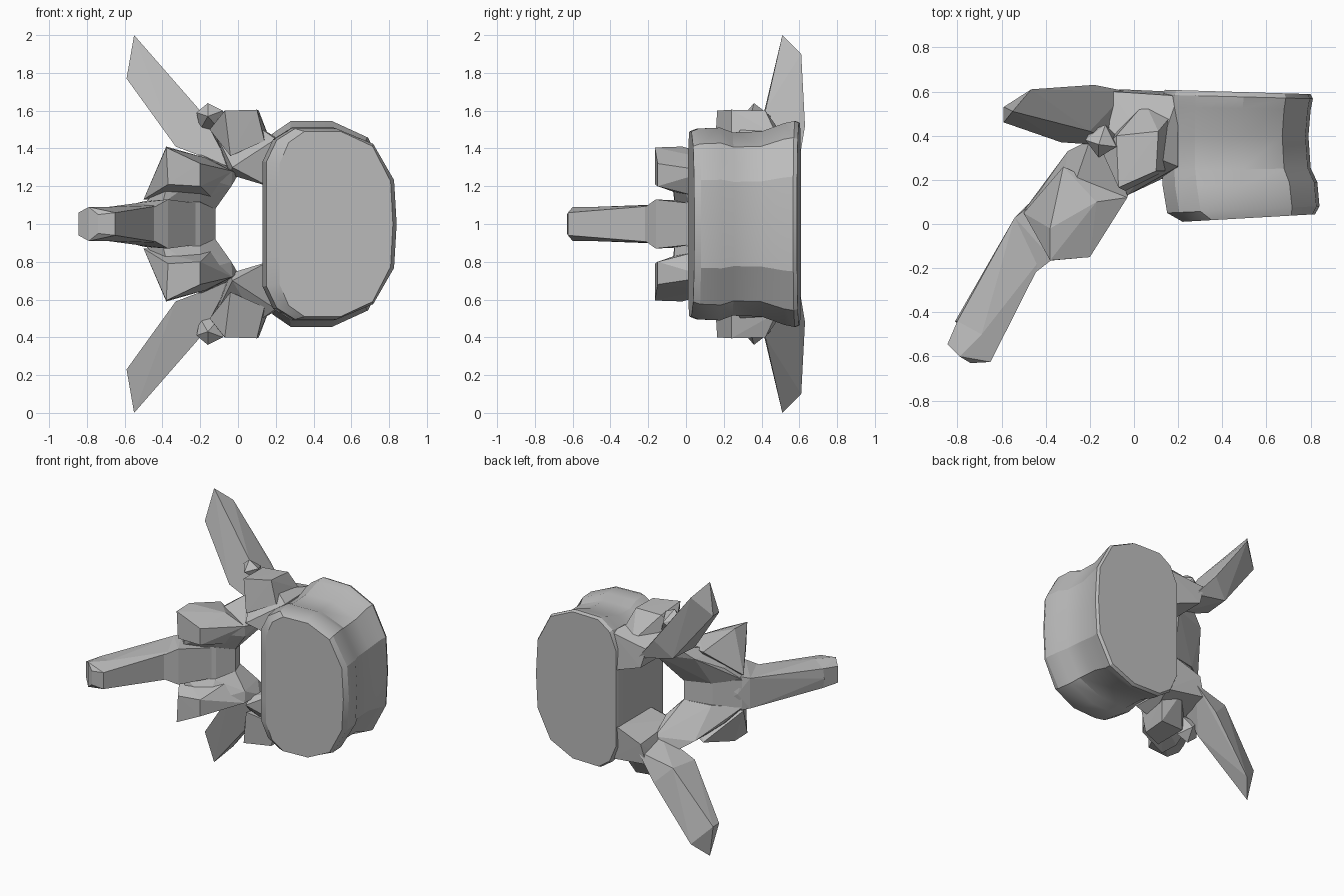
import bpy
import bmesh
import math

default_cube = bpy.data.objects.get("Cube")
if default_cube:
    bpy.data.objects.remove(default_cube, do_unlink=True)

MIDDLE = 1.0  # height of the symmetry plane


def make_material(name, colour):
    material = bpy.data.materials.new(name)
    material.use_nodes = True
    material.diffuse_color = colour
    shader = material.node_tree.nodes["Principled BSDF"]
    shader.inputs["Base Color"].default_value = colour
    shader.inputs["Roughness"].default_value = 0.7
    return material


bone_grey = make_material("bone grey", (0.5, 0.5, 0.5, 1.0))


def finish(name, mesh_builder):
    bmesh.ops.recalc_face_normals(mesh_builder, faces=mesh_builder.faces)
    mesh = bpy.data.meshes.new(name)
    mesh_builder.to_mesh(mesh)
    mesh_builder.free()
    mesh.materials.append(bone_grey)
    part = bpy.data.objects.new(name, mesh)
    bpy.context.collection.objects.link(part)
    return part


def faceted_hull(name, points, sides):
    """Wrap points (x, y, distance from the middle) in a flat-faced hull."""
    builder = bmesh.new()
    for side in sides:
        for x, y, distance in points:
            builder.verts.new((x, y, MIDDLE + side * distance))
    result = bmesh.ops.convex_hull(builder, input=builder.verts)
    unused = [item for item in result["geom_interior"] if isinstance(item, bmesh.types.BMVert)]
    bmesh.ops.delete(builder, geom=unused, context="VERTS")
    bmesh.ops.remove_doubles(builder, verts=builder.verts, dist=0.0001)
    return finish(name, builder)


def paired_hull(name, points):
    for label, side in (("upper", 1), ("lower", -1)):
        faceted_hull(label + "_" + name, points, [side])


def centred_hull(name, points):
    return faceted_hull(name, points, [1, -1])


# Thick drum-shaped body: one outline lofted through rings with a narrow waist
half_outline = [(0, 0), (0, .35), (0, .65), (.08, .88), (.22, 1), (.54, 1),
                (.82, .84), (.98, .46), (1, 0)]
mirrored = [(u, -v) for u, v in reversed(half_outline[1:-1])]
outline = half_outline + mirrored
# each ring: depth, inner x, outer x, half height
rings = [(.01, .22, .82, .49), (.05, .15, .84, .505), (.17, .13, .83, .51),
         (.24, .13, .8, .485), (.4, .13, .79, .49), (.53, .13, .8, .535),
         (.585, .13, .81, .545), (.608, .14, .8, .535)]


def build_body():
    builder = bmesh.new()
    loops = []
    for depth, inner, outer, half_height in rings:
        lean = .035 - .09 * depth  # the end caps tilt towards each other
        loops.append([builder.verts.new((inner + u * (outer - inner), depth + lean * u,
                                         MIDDLE + v * half_height))
                      for u, v in outline])
    count = len(outline)
    for first, second in zip(loops, loops[1:]):
        for index in range(count):
            following = (index + 1) % count
            builder.faces.new((first[index], first[following],
                               second[following], second[index]))
    builder.faces.new(loops[0])
    builder.faces.new(loops[-1])
    body = finish("drum_body", builder)
    bpy.context.view_layer.objects.active = body
    body.select_set(True)
    bpy.ops.object.shade_smooth_by_angle(angle=math.radians(24))
    body.select_set(False)


build_body()

# Bridges from the body round the central opening
paired_hull("bridge", [
    (.16, .22, .2), (.16, .6, .2), (.2, .26, .45), (.2, .58, .46),
    (.08, .21, .235), (.06, .6, .24), (-.04, .2, .26), (-.06, .61, .28),
    (.1, .3, .52), (-.1, .6, .42), (-.12, .35, .48), (-.03, .13, .3)])

# Raised joint lumps on the bridges
paired_hull("raised_joint", [
    (.1, .24, .605), (.11, .42, .6), (-.07, .165, .6), (-.08, .4, .59),
    (.16, .48, .47), (.14, .24, .44), (-.04, .15, .36), (-.15, .34, .5),
    (.05, .55, .42)])
paired_hull("small_knob", [
    (-.16, .36, .64), (-.22, .38, .59), (-.16, .3, .57), (-.08, .35, .6),
    (-.13, .45, .57), (-.2, .42, .5), (-.08, .4, .48)])

# Long side wings sweeping out and back
paired_hull("side_wing", [
    (-.55, .51, 1.0), (-.465, .61, .9), (-.59, .53, .77), (-.59, .46, .77),
    (-.2, .42, .6), (-.18, .63, .52), (-.33, .37, .41), (-.3, .58, .4),
    (-.04, .35, .3), (-.03, .6, .34)])

# Plates that close the opening: a middle wedge and two sloping sides
centred_hull("roof_middle", [
    (-.12, .14, .09), (-.15, .24, .08), (-.34, .18, .09),
    (-.5, .07, .1), (-.4, -.1, .11), (-.2, .03, .12)])
paired_hull("roof_side", [
    (-.12, .14, .08), (-.15, .24, .07), (-.035, .13, .2), (-.05, .3, .18),
    (.0, .25, .26), (-.03, .12, .28), (-.04, .42, .3), (-.3, .33, .3),
    (-.2, .38, .37), (-.34, .19, .08), (-.5, .06, .1), (-.42, .16, .2),
    (-.4, -.06, .11), (-.2, .02, .12), (-.36, -.08, .26), (-.2, -.06, .25)])

# Lower joint blocks hanging from the plates
paired_hull("hanging_joint", [
    (-.38, -.165, .405), (-.2, -.15, .32), (-.37, -.165, .21), (-.2, -.15, .2),
    (-.38, -.02, .41), (-.45, .02, .24), (-.5, .05, .13), (-.03, .12, .28),
    (-.17, .1, .35), (-.32, .26, .33), (-.14, .08, .14)])

# Long rear spine: a flared root, a slender shaft and a blunt tip
centred_hull("spine_root", [
    (-.37, -.16, .13), (-.46, -.23, .08), (-.54, .03, .11), (-.48, .09, 0),
    (-.5, .06, .12), (-.22, .02, .11), (-.34, .15, .09)])
centred_hull("spine_shaft", [
    (-.46, -.23, .08), (-.54, .03, .11), (-.4, -.13, .1),
    (-.65, -.625, .06), (-.69, -.5, .09), (-.8, -.44, .07), (-.81, -.44, 0)])
centred_hull("spine_tip", [
    (-.65, -.625, .06), (-.69, -.5, .09), (-.8, -.44, .07), (-.845, -.545, .06),
    (-.79, -.6, .09), (-.74, -.63, .05)])
